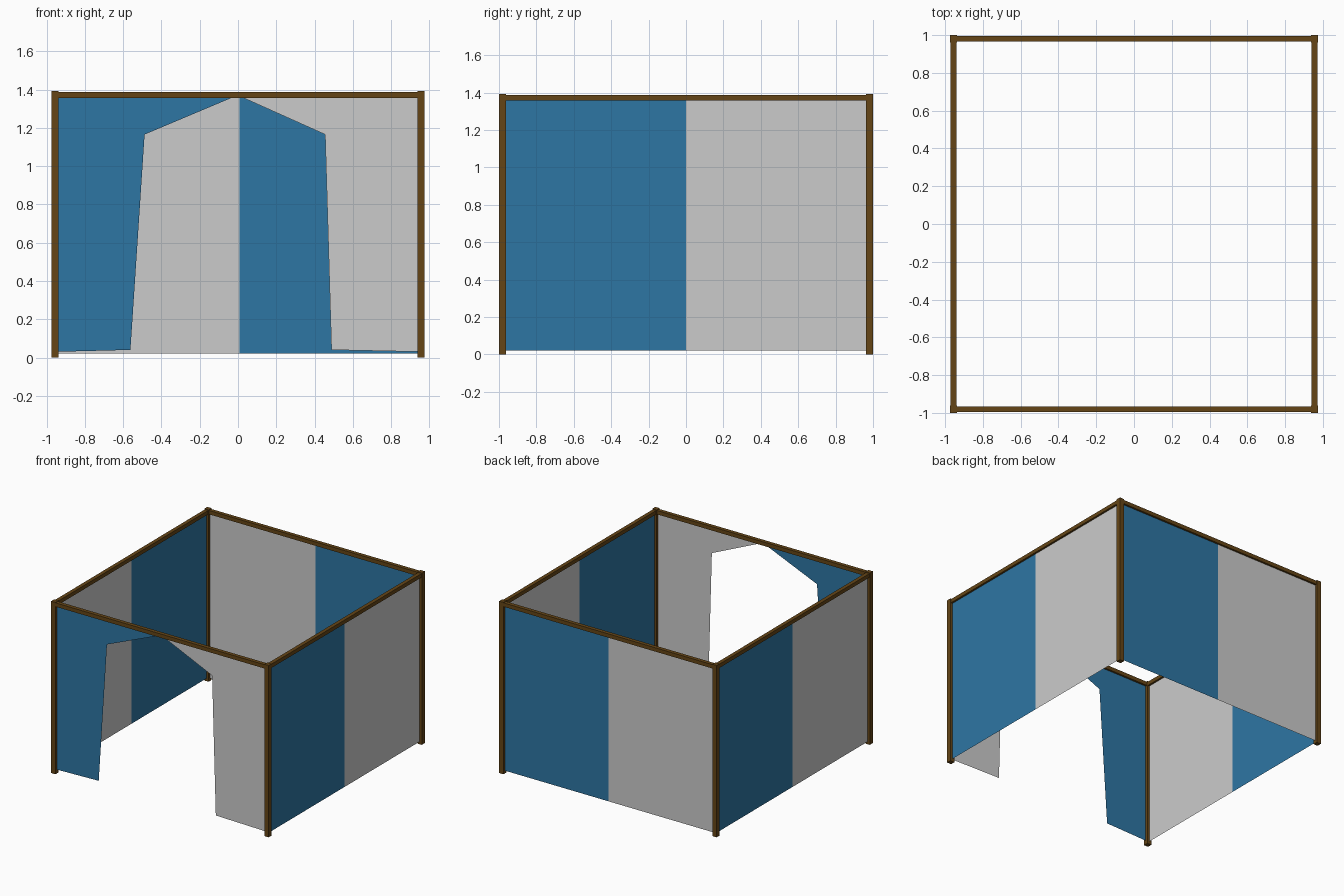
import bpy, bmesh
from mathutils import Vector

if "Cube" in bpy.data.objects:
    bpy.data.objects.remove(bpy.data.objects["Cube"])

PX, PY = 0.956, 0.981      # post centres
POST, RAIL = 0.038, 0.031  # timber thicknesses
TOP, LOW, RAIL_Z = 1.393, 0.022, 1.372


def material(name, color):
    m = bpy.data.materials.new(name)
    m.diffuse_color = color
    m.use_nodes = True
    m.node_tree.nodes["Principled BSDF"].inputs["Base Color"].default_value = m.diffuse_color
    return m


wood = material("wood", (0.13, 0.06, 0.008, 1))
blue = material("blue_cloth", (0.027, 0.18, 0.37, 1))


def finish(name, bm, mat):
    me = bpy.data.meshes.new(name)
    bm.to_mesh(me)
    bm.free()
    ob = bpy.data.objects.new(name, me)
    bpy.context.collection.objects.link(ob)
    if mat:
        me.materials.append(mat)
    return ob


def box(name, center, size):
    bm = bmesh.new()
    bmesh.ops.create_cube(bm, size=1)
    for v in bm.verts:
        v.co = Vector(a * s + c for a, s, c in zip(v.co, size, center))
    return finish(name, bm, wood)


def sheet(name, points, mat):
    bm = bmesh.new()
    bm.faces.new([bm.verts.new(p) for p in points])
    return finish(name, bm, mat)


# corner posts
for sx, side in ((-1, "left"), (1, "right")):
    for sy, end in ((-1, "front"), (1, "back")):
        box(f"{end}_{side}_post", (sx * PX, sy * PY, TOP / 2), (POST, POST, TOP))

# top rails between the posts
for s, end, side in ((-1, "front", "left"), (1, "back", "right")):
    box(f"{end}_rail", (0, s * PY, RAIL_Z), (2 * PX - POST, RAIL, RAIL))
    box(f"{side}_rail", (s * PX, 0, RAIL_Z), (RAIL, 2 * PY - POST, RAIL))


# solid cloth walls, each half blue and half grey
def wall_half(name, a, b, mat):
    sheet(name, [(*a, LOW), (*b, LOW), (*b, RAIL_Z), (*a, RAIL_Z)], mat)


MID = 0.008  # colour seam of the back wall
wall_half("right_wall_front_half", (PX, -PY), (PX, 0), blue)
wall_half("right_wall_back_half", (PX, 0), (PX, PY), None)
wall_half("back_wall_right_half", (PX, PY), (MID, PY), blue)
wall_half("back_wall_left_half", (MID, PY), (-PX, PY), None)
wall_half("left_wall_back_half", (-PX, PY), (-PX, 0), blue)
wall_half("left_wall_front_half", (-PX, 0), (-PX, -PY), None)

# front entrance flaps, drawn back from the middle
left = [(-PX, 0.03), (-0.562, 0.04), (-0.488, 1.165), (-0.025, 1.36), (-0.01, RAIL_Z), (-PX, RAIL_Z)]
right = [(PX, 0.03), (PX, RAIL_Z), (0.0, RAIL_Z), (0.02, 1.36), (0.455, 1.165), (0.488, 0.04)]
sheet("left_entrance_flap", [(x, -PY, z) for x, z in left], blue)
sheet("right_entrance_flap", [(x, -PY, z) for x, z in right], None)
